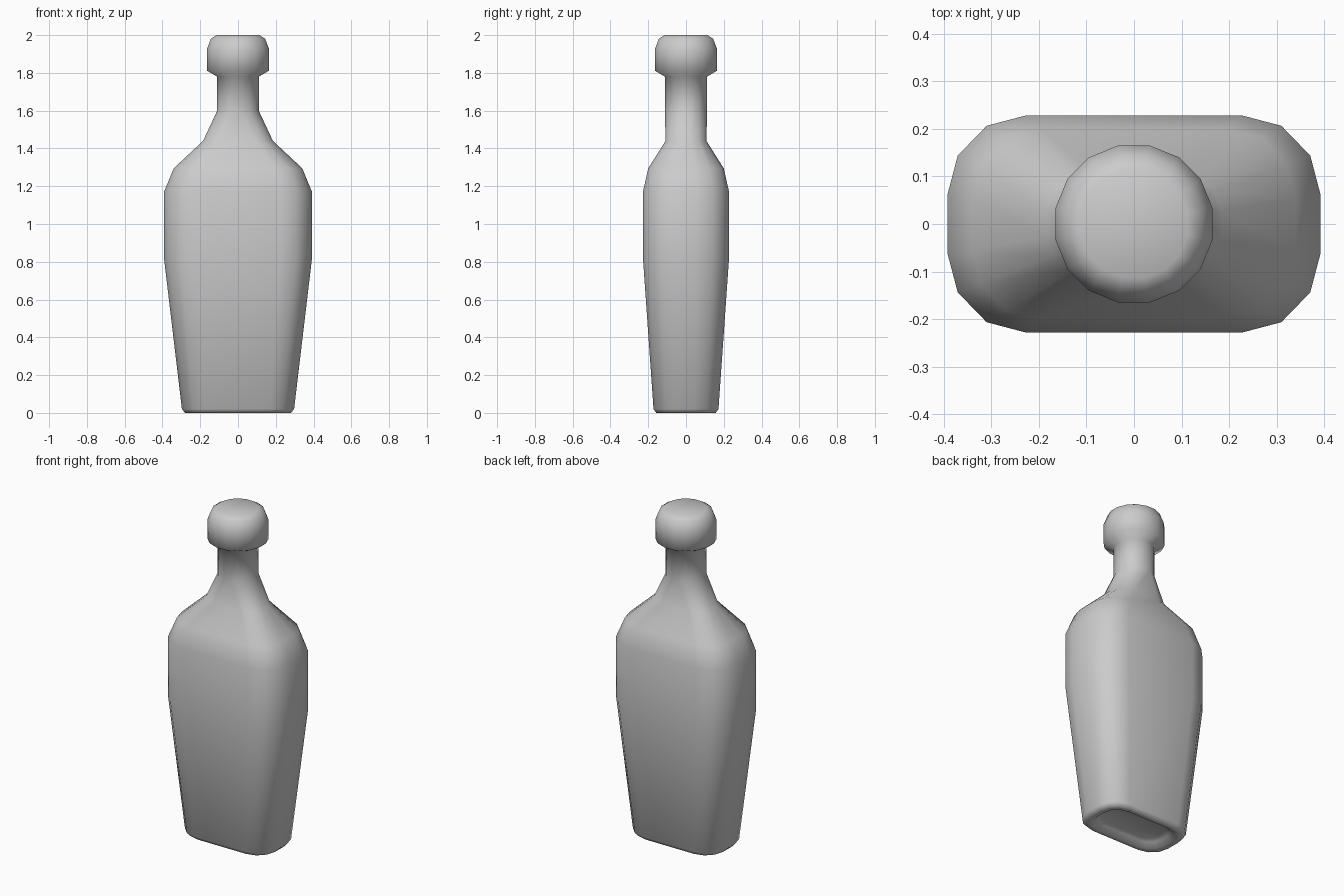
import bpy, bmesh

cube = bpy.data.objects.get("Cube")
if cube:
    bpy.data.objects.remove(cube, do_unlink=True)

# Material
grey = bpy.data.materials.new("plain grey")
grey.use_nodes = True
colour = (0.6, 0.6, 0.6, 1)
grey.diffuse_color = colour
grey.node_tree.nodes["Principled BSDF"].inputs["Base Color"].default_value = colour

# One quarter of the cross-section: rounded box and round neck, half size 1
BOX = [(1, 0.27), (0.945, 0.63), (0.79, 0.905), (0.58, 1)]
ROUND = [(1, 0.2), (0.85, 0.57), (0.57, 0.85), (0.2, 1)]


def section(half_x, half_y, roundness):
    """Full closed outline, mirrored from the blended quarter."""
    quarter = [((b[0] + (r[0] - b[0]) * roundness) * half_x,
                (b[1] + (r[1] - b[1]) * roundness) * half_y)
               for b, r in zip(BOX, ROUND)]
    half = quarter + [(-x, y) for x, y in reversed(quarter)]
    return half + [(-x, -y) for x, y in half]


# Height, half width, half depth, roundness: from hollow base to stopper top
RINGS = [
    (0.035, 0.19, 0.085, 0),
    (0.025, 0.215, 0.105, 0),
    (0.0, 0.245, 0.13, 0),
    (0.0, 0.28, 0.157, 0),
    (0.02, 0.297, 0.172, 0),
    (0.82, 0.392, 0.228, 0),
    (1.17, 0.392, 0.228, 0),
    (1.295, 0.34, 0.2, 0),
    (1.44, 0.185, 0.108, 0.3),
    (1.6, 0.11, 0.112, 1),
    (1.78, 0.11, 0.112, 1),
    (1.812, 0.165, 0.165, 1),
    (1.925, 0.165, 0.165, 1),
    (1.982, 0.143, 0.143, 1),
    (2.0, 0.113, 0.113, 1),
]

# Bottle skin, lofted through the rings
bm = bmesh.new()
loops = [[bm.verts.new((x, y, z)) for x, y in section(hx, hy, r)]
         for z, hx, hy, r in RINGS]
for low, high in zip(loops, loops[1:]):
    n = len(low)
    for i in range(n):
        j = (i + 1) % n
        bm.faces.new((low[i], low[j], high[j], high[i]))
bm.faces.new(list(reversed(loops[0])))
bm.faces.new(loops[-1])
for face in bm.faces:
    face.smooth = True
bmesh.ops.recalc_face_normals(bm, faces=bm.faces[:])

mesh = bpy.data.meshes.new("bottle")
bm.to_mesh(mesh)
bm.free()
mesh.materials.append(grey)
bottle = bpy.data.objects.new("bottle", mesh)
bpy.context.collection.objects.link(bottle)
